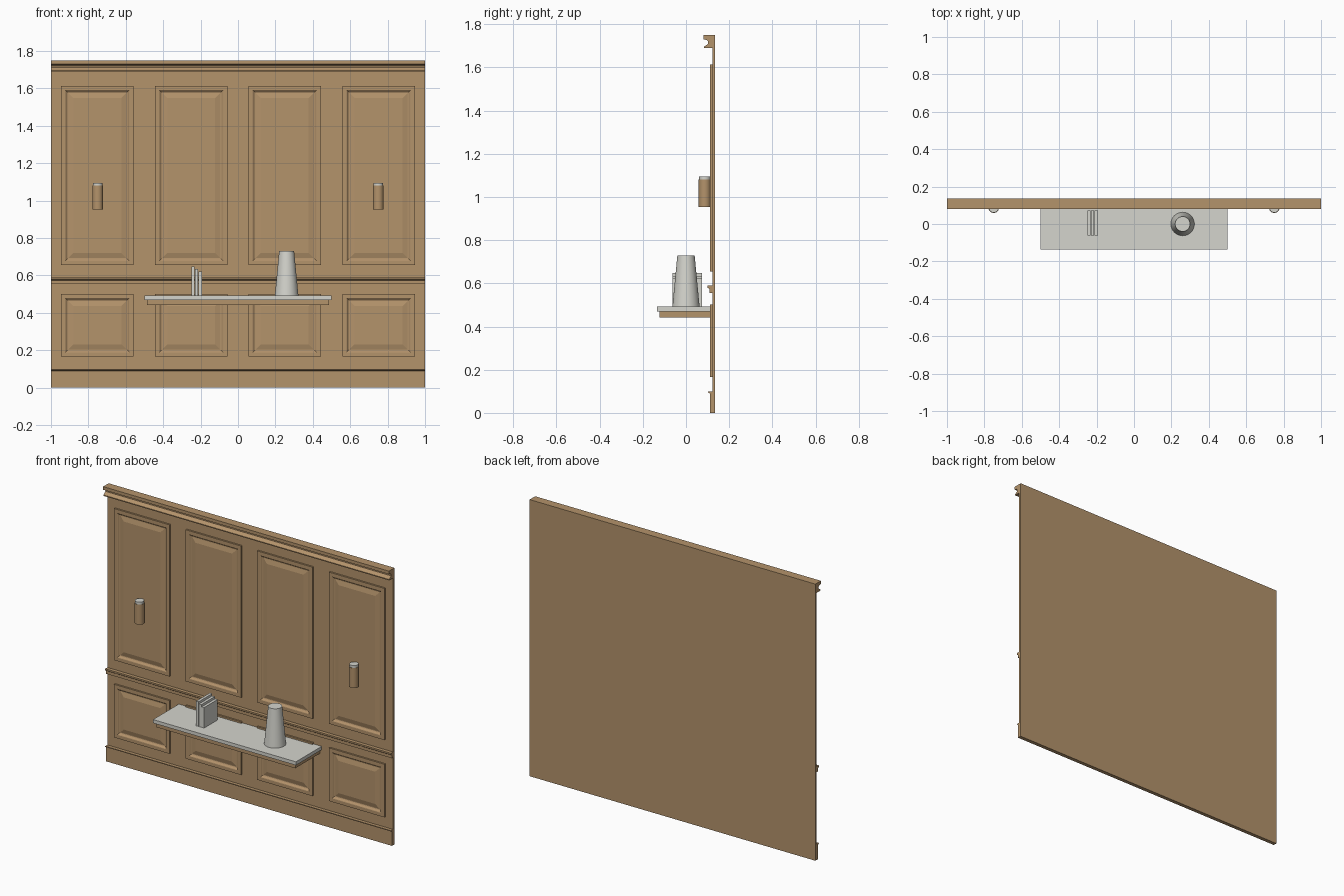
import bpy, bmesh, math

if "Cube" in bpy.data.objects:
    bpy.data.objects.remove(bpy.data.objects["Cube"])


def material(name, rgb):
    m = bpy.data.materials.new(name)
    m.diffuse_color = (*rgb, 1)
    m.use_nodes = True
    m.node_tree.nodes["Principled BSDF"].inputs["Base Color"].default_value = m.diffuse_color
    return m


WOOD = material("oak brown", (0.456, 0.292, 0.147))
STONE = material("pale grey", (0.66, 0.66, 0.61))
BACK, WALL = 0.135, 0.122          # y of wall back and wall face


def finish(name, bm, mat, smooth=False):
    bmesh.ops.recalc_face_normals(bm, faces=bm.faces)
    me = bpy.data.meshes.new(name)
    bm.to_mesh(me)
    bm.free()
    me.materials.append(mat)
    ob = bpy.data.objects.new(name, me)
    bpy.context.collection.objects.link(ob)
    if smooth:
        bpy.context.view_layer.objects.active = ob
        ob.select_set(True)
        bpy.ops.object.shade_smooth_by_angle(angle=math.radians(35))
        ob.select_set(False)
    return ob


def box(name, x0, x1, y0, y1, z0, z1, mat):
    bm = bmesh.new()
    bmesh.ops.create_cube(bm, size=1)
    for v in bm.verts:
        v.co = (x1 if v.co.x > 0 else x0, y1 if v.co.y > 0 else y0,
                z1 if v.co.z > 0 else z0)
    return finish(name, bm, mat)


def moulding(name, profile, mat, x=1.0):
    """Closed (y, z) profile swept along the wall width."""
    bm = bmesh.new()
    a, b = ([bm.verts.new((s, y, z)) for y, z in profile] for s in (-x, x))
    n = len(profile)
    for i in range(n):
        j = (i + 1) % n
        bm.faces.new((a[i], a[j], b[j], b[i]))
    bm.faces.new(a)
    bm.faces.new(b)
    return finish(name, bm, mat)


def panel(name, cx, hw, z0, z1):
    """Framed raised panel made of nested rectangles (inset, y)."""
    steps = [(0, WALL + 0.002), (0, 0.111), (0.022, 0.111), (0.026, 0.113),
             (0.030, 0.118), (0.035, 0.121), (0.039, 0.121), (0.066, 0.114)]
    bm = bmesh.new()
    loops = []
    for d, y in steps:
        x0, x1, a, b = cx - hw + d, cx + hw - d, z0 + d, z1 - d
        loops.append([bm.verts.new((x, y, z)) for x, z in
                      ((x0, a), (x1, a), (x1, b), (x0, b))])
    for p, q in zip(loops, loops[1:]):
        for i in range(4):
            j = (i + 1) % 4
            bm.faces.new((p[i], p[j], q[j], q[i]))
    bm.faces.new(loops[0])
    bm.faces.new(loops[-1])
    return finish(name, bm, WOOD)


def cone(name, x, y, z0, z1, r0, r1, mat):
    bm = bmesh.new()
    bmesh.ops.create_cone(bm, cap_ends=True, segments=32, radius1=r0,
                          radius2=r1, depth=z1 - z0)
    bmesh.ops.translate(bm, vec=(x, y, (z0 + z1) / 2), verts=bm.verts)
    return finish(name, bm, mat, True)


# wall board and horizontal trim
box("wall_board", -1, 1, WALL, BACK, 0, 1.75, WOOD)
moulding("baseboard", [(0.13, 0), (0.111, 0), (0.111, 0.09), (0.101, 0.095),
                       (0.101, 0.1), (0.13, 0.1)], WOOD)
moulding("chair_rail", [(0.13, 0.555), (0.109, 0.555), (0.109, 0.574),
                        (0.1, 0.58), (0.1, 0.59), (0.13, 0.59)], WOOD)
moulding("crown", [(0.13, 1.69), (0.083, 1.69), (0.083, 1.696), (0.095, 1.704),
                   (0.103, 1.711), (0.103, 1.72), (0.095, 1.728),
                   (0.08, 1.73), (0.08, 1.75), (0.13, 1.75)], WOOD)

# four columns of tall and short raised panels
for i, cx in enumerate((-0.752, -0.25, 0.25, 0.752)):
    panel(f"upper_panel_{i}", cx, 0.194, 0.655, 1.614)
    panel(f"lower_panel_{i}", cx, 0.194, 0.166, 0.502)

# wall lamps on the outer panels
for side, x in (("left", -0.75), ("right", 0.75)):
    cone(f"lamp_body_{side}", x, 0.087, 0.953, 1.08, 0.028, 0.028, WOOD)
    cone(f"lamp_cap_{side}", x, 0.087, 1.08, 1.095, 0.026, 0.026, STONE)

# shelf with wooden apron
box("shelf_top", -0.5, 0.5, -0.135, 0.124, 0.47, 0.492, STONE)
box("shelf_apron", -0.487, 0.487, -0.123, 0.124, 0.443, 0.47, WOOD)

# books and vase
for i, top in enumerate((0.648, 0.635, 0.622)):
    x = -0.241 + 0.0195 * i
    box(f"book_{i}", x - 0.0085, x + 0.0085, -0.062, 0.073, 0.492, top, STONE)
cone("vase", 0.26, 0, 0.492, 0.73, 0.063, 0.04, STONE)
